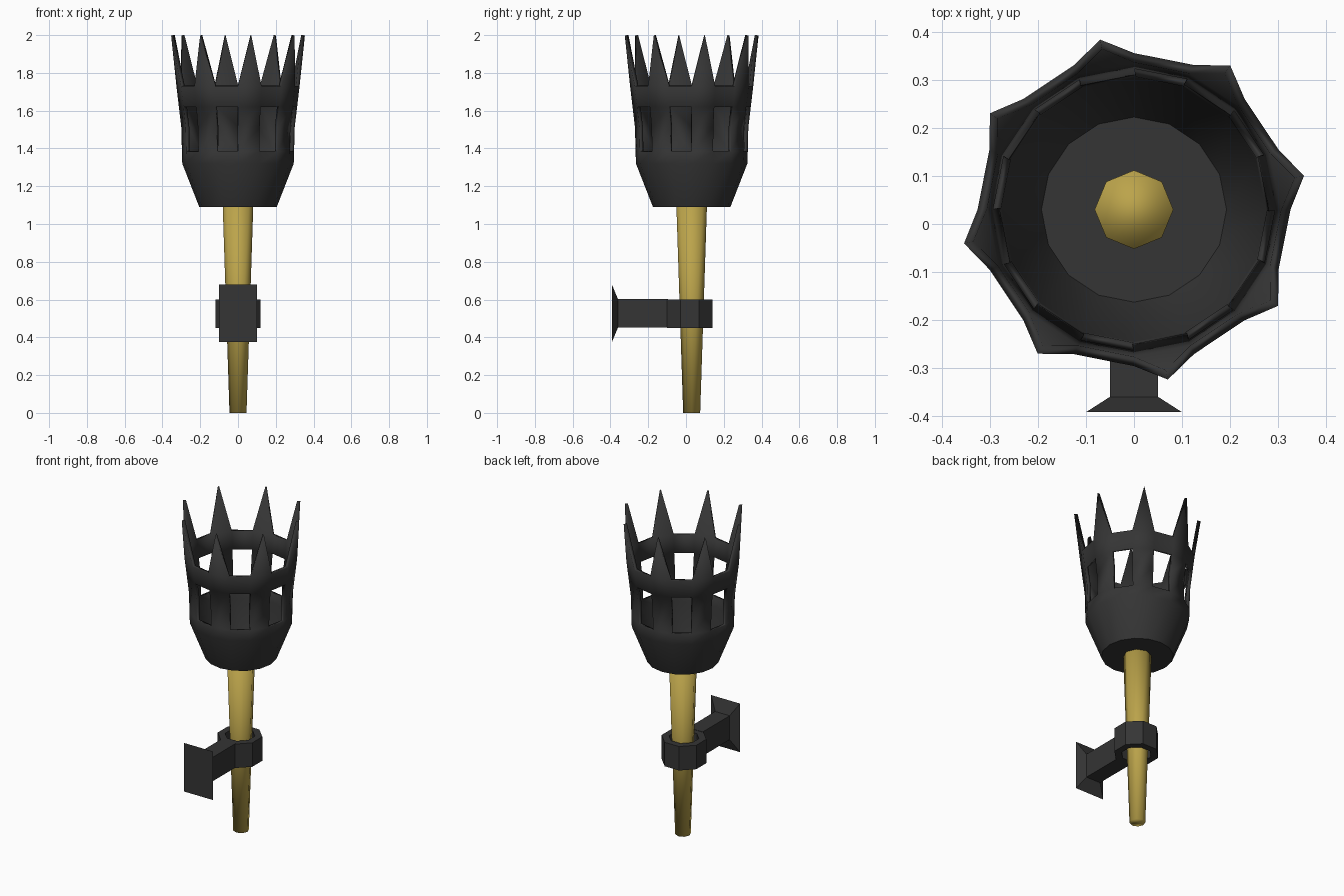
import bpy, bmesh
from math import sin, cos, tan, pi, radians

if "Cube" in bpy.data.objects:
    bpy.data.objects.remove(bpy.data.objects["Cube"])

CY = 0.03  # torch axis sits slightly behind the origin


def material(name, rgb):
    m = bpy.data.materials.new(name)
    m.diffuse_color = (*rgb, 1)
    m.use_nodes = True
    m.node_tree.nodes["Principled BSDF"].inputs["Base Color"].default_value = m.diffuse_color
    return m


iron = material("dark_iron", (0.035, 0.035, 0.035))
brass = material("yellow_handle", (0.5, 0.37, 0.07))


def finish(name, bm, mat):
    bmesh.ops.recalc_face_normals(bm, faces=bm.faces[:])
    me = bpy.data.meshes.new(name)
    bm.to_mesh(me)
    bm.free()
    me.materials.append(mat)
    ob = bpy.data.objects.new(name, me)
    bpy.context.collection.objects.link(ob)
    return ob


def ring(bm, n, r, z, phase=0.0, cy=CY):
    return [bm.verts.new((r * cos(2 * pi * i / n + phase),
                          cy + r * sin(2 * pi * i / n + phase), z)) for i in range(n)]


def bridge(bm, a, b, skip=lambda j: False):
    n = len(a)
    for j in range(n):
        if not skip(j):
            k = (j + 1) % n
            bm.faces.new((a[j], a[k], b[k], b[j]))


# Handle: tapered eight-sided shaft, smooth shaded
bm = bmesh.new()
low, high = ring(bm, 8, 0.045, 0), ring(bm, 8, 0.082, 1.13)
bridge(bm, low, high)
bm.faces.new(low[::-1])
bm.faces.new(high)
handle = finish("handle", bm, brass)
for p in handle.data.polygons:
    p.use_smooth = True

# Basket: 16-sided cup, windows on odd faces, spikes on even faces
bm = bmesh.new()
N = 16
profile = [(0.205, 1.09), (0.295, 1.32), (0.297, 1.385),
           (0.300, 1.51), (0.313, 1.62), (0.326, 1.73)]
rings = [ring(bm, N, r, z) for r, z in profile]
bm.faces.new(rings[0][::-1])
for i in range(len(rings) - 1):
    window_band = i in (2, 3)
    bridge(bm, rings[i], rings[i + 1], lambda j: window_band and j % 2 == 1)
for j in range(0, N, 2):
    a = 2 * pi * (j + 0.5) / N
    tip = bm.verts.new((0.361 * cos(a), CY + 0.361 * sin(a), 1.998))
    bm.faces.new((rings[-1][j], rings[-1][j + 1], tip))
basket = finish("basket", bm, iron)
solid = basket.modifiers.new("wall", "SOLIDIFY")
solid.thickness = 0.02
solid.offset = -1
bpy.context.view_layer.objects.active = basket
basket.select_set(True)
bpy.ops.object.shade_smooth_by_angle(angle=radians(24))

# Clamp ring: octagonal band around the handle
bm = bmesh.new()
R, r, RY = 0.12 / cos(pi / 8), 0.08 / cos(pi / 8), 0.02
loops = [ring(bm, 8, rad, z, pi / 8, RY)
         for rad, z in ((R, 0.45), (R, 0.60), (r, 0.60), (r, 0.45))]
for i in range(4):
    bridge(bm, loops[i], loops[(i + 1) % 4])
finish("clamp_ring", bm, iron)

# Wall bracket: square arm flaring into a mounting plate
bm = bmesh.new()
sections = [(-0.095, 0.05, 0.075), (-0.36, 0.05, 0.075), (-0.392, 0.10, 0.152)]
rects = [[bm.verts.new((sx * w, y, 0.527 + sz * h))
          for sx, sz in ((-1, -1), (1, -1), (1, 1), (-1, 1))] for y, w, h in sections]
for a, b in zip(rects, rects[1:]):
    bridge(bm, a, b)
bm.faces.new(rects[0])
bm.faces.new(rects[-1])
finish("wall_bracket", bm, iron)
